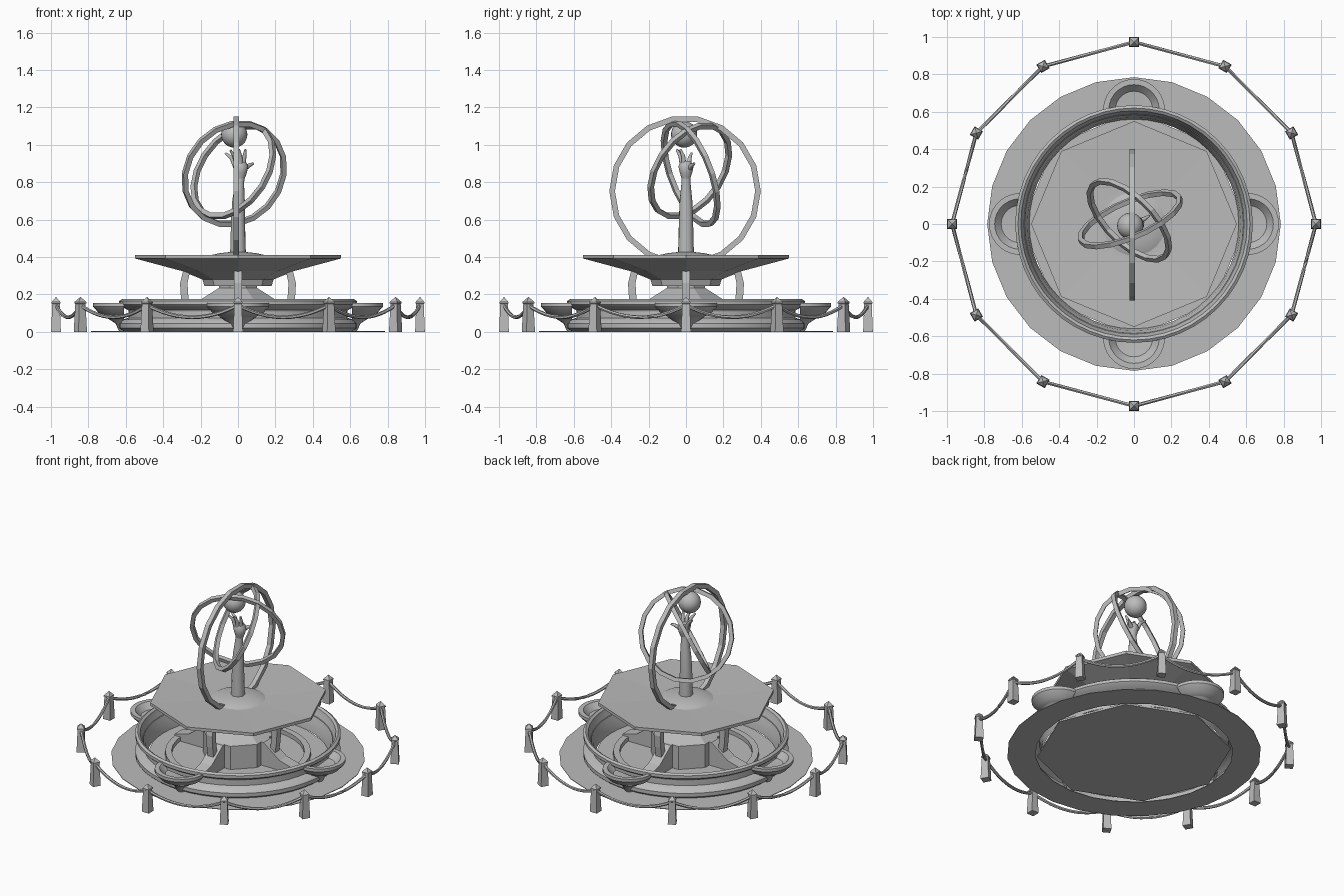
import bpy, bmesh, math
from math import sin, cos, pi, radians
from mathutils import Vector, Matrix

cube = bpy.data.objects.get("Cube")
if cube:
    bpy.data.objects.remove(cube, do_unlink=True)

stone = bpy.data.materials.new("grey_stone")
stone.use_nodes = True
GREY = (0.5, 0.5, 0.5, 1)
stone.diffuse_color = GREY
stone.node_tree.nodes["Principled BSDF"].inputs["Base Color"].default_value = GREY


def add(name, bm, smooth=None, loc=(0, 0, 0), turn=0):
    """Turn a bmesh into a named stone object."""
    bmesh.ops.recalc_face_normals(bm, faces=bm.faces)
    mesh = bpy.data.meshes.new(name)
    bm.to_mesh(mesh)
    bm.free()
    mesh.materials.append(stone)
    ob = bpy.data.objects.new(name, mesh)
    ob.location = loc
    ob.rotation_euler.z = turn
    bpy.context.collection.objects.link(ob)
    if smooth:
        bpy.ops.object.select_all(action='DESELECT')
        ob.select_set(True)
        bpy.context.view_layer.objects.active = ob
        bpy.ops.object.shade_smooth_by_angle(angle=radians(smooth))
    return ob


def lathe(name, profile, segs, smooth=None, sweep=2 * pi, start=0, loc=(0, 0, 0), turn=0):
    """Spin an (r, z) profile about z."""
    bm = bmesh.new()
    full = sweep > 6.2
    cols = []
    for i in range(segs if full else segs + 1):
        a = start + sweep * i / segs
        cols.append([bm.verts.new((r * cos(a), r * sin(a), z)) for r, z in profile])
    for i in range(segs):
        a, b = cols[i], cols[(i + 1) % len(cols)]
        for j in range(len(profile) - 1):
            bm.faces.new((a[j], b[j], b[j + 1], a[j + 1]))
    bmesh.ops.remove_doubles(bm, verts=bm.verts, dist=1e-5)
    bmesh.ops.dissolve_degenerate(bm, edges=bm.edges, dist=1e-6)
    return add(name, bm, smooth, loc, turn)


def tube(name, points, radii, sides=10, smooth=50):
    """Loft round sections along a path."""
    bm = bmesh.new()
    pts = [Vector(p) for p in points]
    rings = []
    for i, p in enumerate(pts):
        d = (pts[min(i + 1, len(pts) - 1)] - pts[max(i - 1, 0)]).normalized()
        u = d.cross(Vector((0.3, 1, 0.1))).normalized()
        v = d.cross(u)
        rings.append([bm.verts.new(p + radii[i] * (u * cos(2 * pi * k / sides) + v * sin(2 * pi * k / sides)))
                      for k in range(sides)])
    for a, b in zip(rings, rings[1:]):
        for k in range(sides):
            n = (k + 1) % sides
            bm.faces.new((a[k], a[n], b[n], b[k]))
    bm.faces.new(rings[0])
    bm.faces.new(rings[-1])
    return add(name, bm, smooth)


def extrude_side(name, outline, width, turn=0):
    """Extrude an (r, z) outline sideways and turn it about z."""
    bm = bmesh.new()
    face = bm.faces.new([bm.verts.new((r, -width / 2, z)) for r, z in outline])
    ext = bmesh.ops.extrude_face_region(bm, geom=[face])
    bmesh.ops.translate(bm, vec=(0, width, 0),
                        verts=[g for g in ext["geom"] if isinstance(g, bmesh.types.BMVert)])
    return add(name, bm, turn=turn)


def hoop(name, radius, normal, loc, segs, thick=0.03):
    """Square-section ring facing along normal."""
    h, r = thick / 2, radius - thick
    ob = lathe(name, [(radius, -h), (radius, h), (r, h), (r, -h), (radius, -h)], segs)
    ob.rotation_euler = Vector(normal).to_track_quat('Z', 'Y').to_euler()
    ob.location = loc
    return ob


# Ground apron and octagonal floor
lathe("ground_apron", [(0.785, 0), (0.785, 0.004), (0.61, 0.004), (0.61, 0), (0.785, 0)], 24)
lathe("pool_floor", [(0, 0), (0.6, 0), (0.6, 0.012), (0, 0.012)], 8)

# Lower pool wall with swelling foot, groove and rim
lathe("pool_wall", [(0.61, 0), (0.635, 0.02), (0.635, 0.045), (0.615, 0.065), (0.585, 0.075),
                    (0.585, 0.115), (0.625, 0.135), (0.635, 0.145), (0.635, 0.165), (0.62, 0.175),
                    (0.605, 0.165), (0.595, 0.13), (0.57, 0.08), (0.56, 0.012)], 48, 35)
lathe("pool_floor_ring", [(0.45, 0.01), (0.45, 0.04), (0.41, 0.04), (0.41, 0.01)], 32, 35)

# Central pedestal
lathe("pedestal", [(0.22, 0.01), (0.22, 0.17), (0.11, 0.235), (0.11, 0.27)], 8, turn=pi / 8)

# Ribs, curved struts and side cups repeat on four sides
for i in range(4):
    a = i * pi / 2
    extrude_side("floor_rib", [(0.1, 0.01), (0.45, 0.01), (0.45, 0.05), (0.34, 0.08),
                               (0.22, 0.17), (0.1, 0.17)], 0.08, a)
    extrude_side("curved_strut", [(0.25, 0.08), (0.29, 0.08), (0.305, 0.18), (0.31, 0.26), (0.29, 0.34),
                                  (0.255, 0.33), (0.27, 0.26), (0.265, 0.18)], 0.045, a)
    centre = (0.61 * cos(a), 0.61 * sin(a), 0)
    lathe("side_cup", [(0, 0.07), (0.08, 0.075), (0.13, 0.095), (0.165, 0.135), (0.165, 0.155),
                       (0.135, 0.155), (0.1, 0.115), (0, 0.105)], 14, 35, pi, -pi / 2, centre, a)
    lathe("cup_bracket", [(0.025, 0), (0.045, 0.045), (0.1, 0.08)], 8, 35, pi, -pi / 2, centre, a)

# Upper octagonal basin with a low mound
lathe("upper_basin", [(0, 0.245), (0.18, 0.245), (0.19, 0.28), (0.3, 0.325), (0.55, 0.392),
                      (0.55, 0.412), (0.2, 0.4), (0, 0.4)], 8)
lathe("basin_mound", [(0.18, 0.395), (0.15, 0.409), (0.1, 0.42), (0.05, 0.426), (0, 0.428)], 24, 60)

# Raised arm
tube("arm", [(0, 0, 0.41), (0, 0, 0.5), (0, 0, 0.6), (0.003, 0, 0.7), (0.008, 0, 0.79), (0.012, 0, 0.83)],
     [0.043, 0.04, 0.038, 0.034, 0.025, 0.023], 14)
tube("palm", [(0.012, 0, 0.82), (0.014, 0, 0.85), (0.014, 0, 0.885), (0.012, 0, 0.91)],
     [0.024, 0.034, 0.042, 0.028], 12)

# Spread fingers: middle joint and tip
fingers = [((-0.035, 0.02, 0.93), (-0.068, 0.03, 0.955)),
           ((-0.02, -0.025, 0.94), (-0.04, -0.045, 0.97)),
           ((0.012, -0.03, 0.94), (0.005, -0.05, 0.975)),
           ((0.035, -0.015, 0.94), (0.04, -0.03, 0.975)),
           ((0.06, 0.03, 0.89), (0.082, 0.045, 0.9))]
for mid, tip in fingers:
    root = (mid[0] * 0.5 + 0.007, mid[1] * 0.6, 0.875)
    tube("finger", [root, mid, tip], [0.014, 0.011, 0.006], 8)

# Held sphere
bm = bmesh.new()
bmesh.ops.create_uvsphere(bm, u_segments=24, v_segments=14, radius=0.07)
add("sphere", bm, 60, (-0.02, -0.01, 1.055))

# Three interlocked hoops; the large one is sunk in the basin
hoop("large_hoop", 0.405, (1, 0, 0), (-0.01, -0.005, 0.752), 18)
hoop("tilted_hoop_a", 0.3, (-0.375, 0.87, 0.33), (-0.02, 0.025, 0.845), 18, 0.026)
hoop("tilted_hoop_b", 0.285, (0.63, 0.64, -0.447), (-0.025, 0.02, 0.86), 18, 0.026)

# Bollards with sagging chains all around
COUNT, RADIUS = 12, 0.973
for i in range(COUNT):
    a = 2 * pi * i / COUNT
    here = Vector((RADIUS * cos(a), RADIUS * sin(a), 0))
    b = a + 2 * pi / COUNT
    there = Vector((RADIUS * cos(b), RADIUS * sin(b), 0))
    s = math.sqrt(2)
    lathe("bollard", [(0, 0), (0.026 * s, 0), (0.02 * s, 0.15), (0.023 * s, 0.152),
                      (0.023 * s, 0.16), (0, 0.187)], 4, start=pi / 4, loc=here, turn=a)
    path = []
    for k in range(13):
        t = k / 12
        p = here.lerp(there, t)
        p.z = 0.078 + 0.065 * (2 * t - 1) ** 2
        path.append(p)
    tube("chain", path, [0.01] * len(path), 6)
